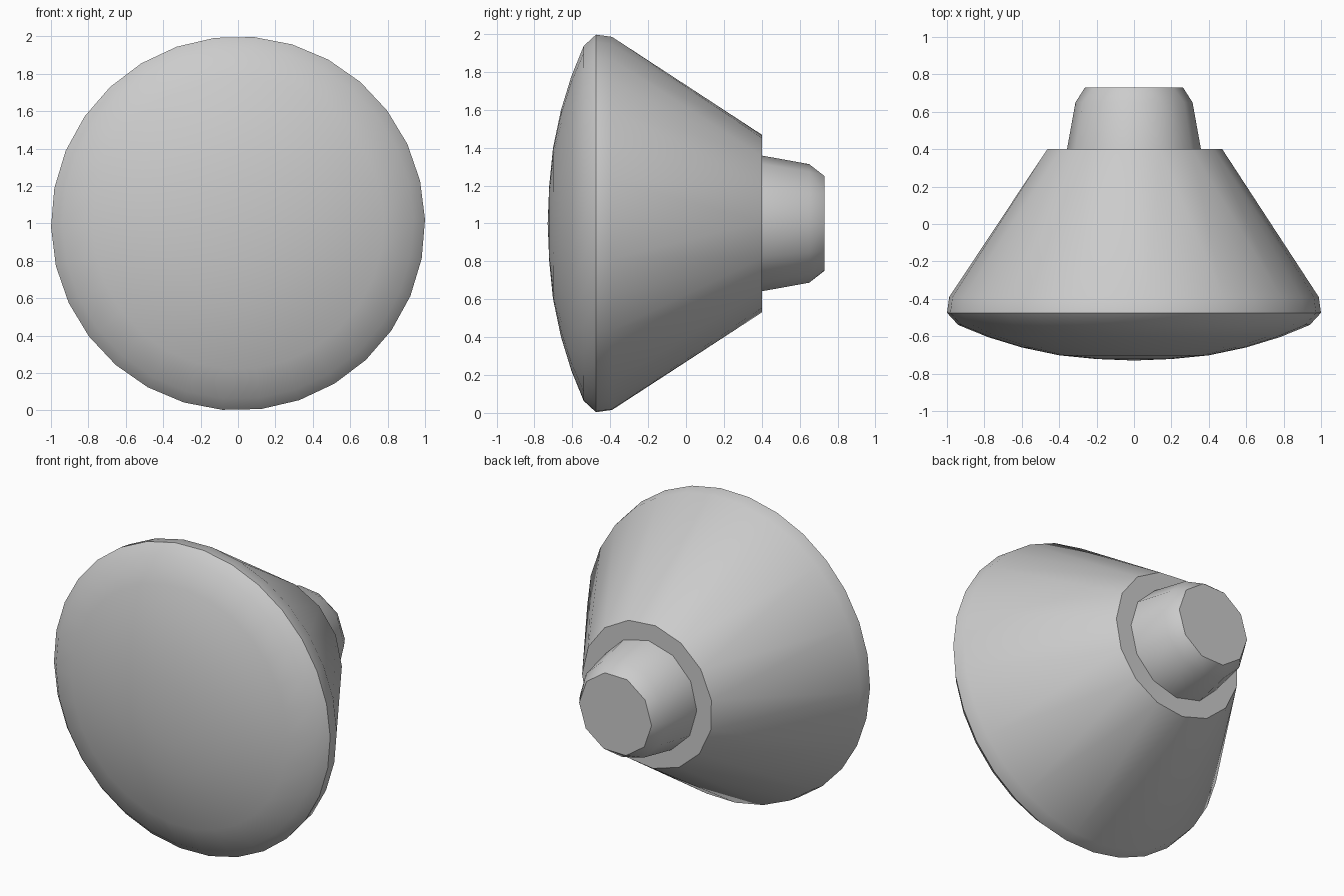
import bpy, bmesh, math

cube = bpy.data.objects.get("Cube")
if cube:
    bpy.data.objects.remove(cube, do_unlink=True)

grey = bpy.data.materials.new("plain grey")
grey.use_nodes = True
grey.diffuse_color = (0.6, 0.6, 0.6, 1)
grey.node_tree.nodes["Principled BSDF"].inputs["Base Color"].default_value = (0.6, 0.6, 0.6, 1)


def ring(bm, y, radius, sides, start):
    """Ring of vertices around the y axis, centred at height 1."""
    angles = [start + math.tau * i / sides for i in range(sides)]
    return [bm.verts.new((radius * math.cos(a), y, 1 + radius * math.sin(a))) for a in angles]


def stitch(bm, a, b):
    """Join two rings, which may differ in their number of sides."""
    n, m = len(a), len(b)
    if n == m:
        for i in range(n):
            bm.faces.new((a[i], a[(i + 1) % n], b[(i + 1) % n], b[i]))
        return
    i = j = 0
    while i < n or j < m:
        if j == m or (i < n and (i + 0.5) / n <= (j + 0.5) / m):
            bm.faces.new((a[i % n], a[(i + 1) % n], b[j % m]))
            i += 1
        else:
            bm.faces.new((a[i % n], b[(j + 1) % m], b[j % m]))
            j += 1


def turned_part(name, profile, start=0.02, tip=None):
    """Part made of (y, radius, sides) rings, with a tip or flat front."""
    bm = bmesh.new()
    rings = [ring(bm, y, r, s, start) for y, r, s in profile]
    for a, b in zip(rings, rings[1:]):
        stitch(bm, a, b)
    first = rings[0]
    if tip is None:
        bm.faces.new(first)
    else:
        centre = bm.verts.new((0, tip, 1))
        for i, v in enumerate(first):
            bm.faces.new((centre, v, first[(i + 1) % len(first)]))
    bm.faces.new(rings[-1])
    bmesh.ops.recalc_face_normals(bm, faces=bm.faces)
    mesh = bpy.data.meshes.new(name)
    bm.to_mesh(mesh)
    bm.free()
    mesh.materials.append(grey)
    obj = bpy.data.objects.new(name, mesh)
    bpy.context.collection.objects.link(obj)
    bpy.ops.object.select_all(action='DESELECT')
    obj.select_set(True)
    bpy.context.view_layer.objects.active = obj
    bpy.ops.object.shade_smooth_by_angle(angle=math.radians(32))
    return obj


# Domed front, rim and tapering body
turned_part("domed_cone_body", [
    (-0.722, 0.2, 30), (-0.702, 0.4, 30), (-0.66, 0.6, 30), (-0.605, 0.78, 30),
    (-0.54, 0.94, 30), (-0.475, 1.0, 30), (-0.39, 0.988, 30), (0.4, 0.472, 15),
], tip=-0.73)

# Narrow stub with a chamfered end
turned_part("rear_stub", [
    (0.39, 0.36, 12), (0.65, 0.313, 12), (0.73, 0.262, 10),
])
